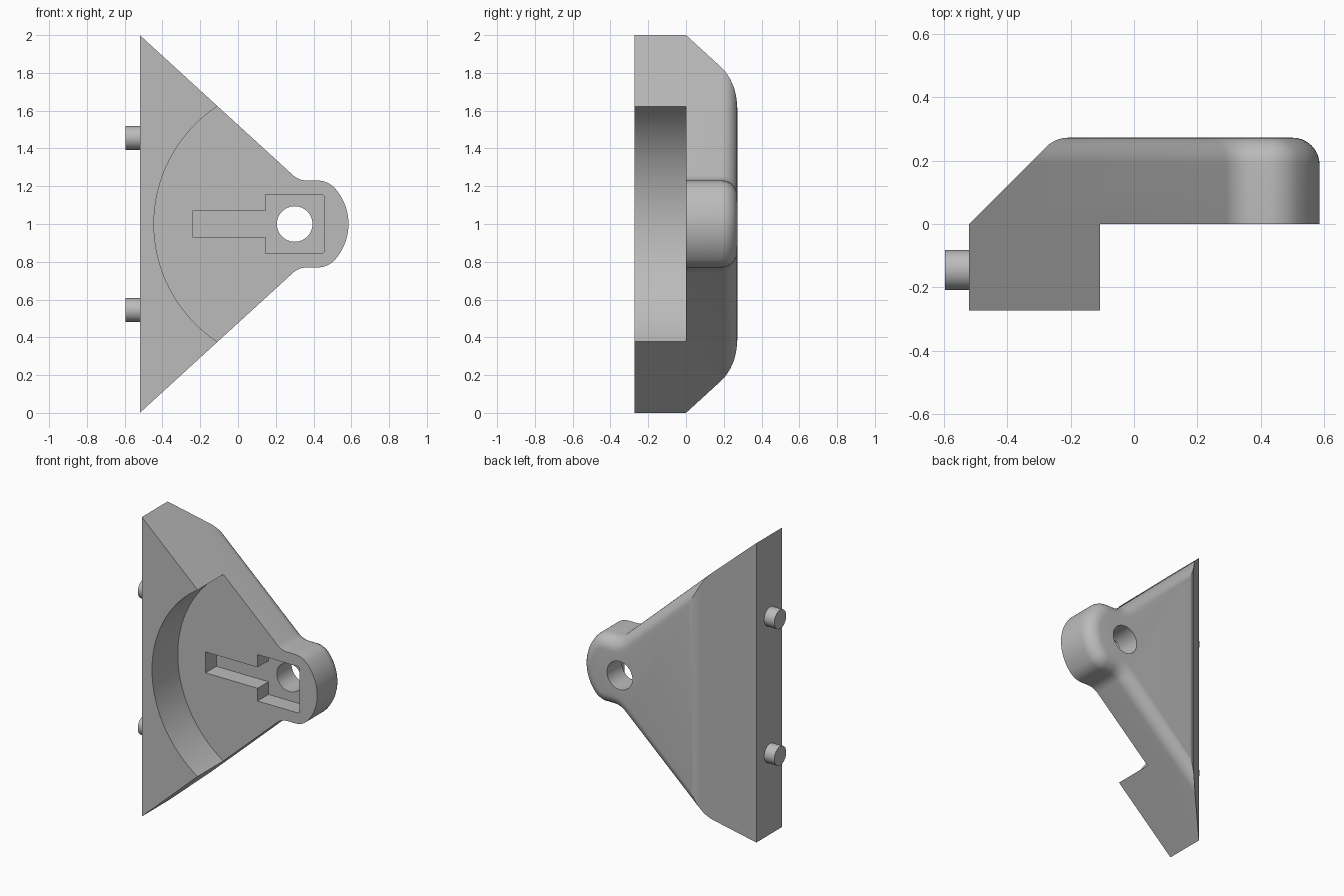
import bpy, bmesh
from math import sin, cos, radians, pi

cube = bpy.data.objects.get("Cube")
if cube:
    bpy.data.objects.remove(cube, do_unlink=True)

grey = bpy.data.materials.new("plain_grey")
grey.use_nodes = True
grey.diffuse_color = (0.5, 0.5, 0.5, 1)
grey.node_tree.nodes["Principled BSDF"].inputs["Base Color"].default_value = (0.5, 0.5, 0.5, 1)

BACK = 0.272      # half thickness in y
LEFT = -0.52      # flat mounting side
HOLE = 0.30       # x of the pivot hole
MID = 1.0         # height of the symmetry plane


def arc(cx, cy, r, a0, a1, n):
    steps = [radians(a0 + (a1 - a0) * i / n) for i in range(n + 1)]
    return [(cx + r * cos(a), cy + r * sin(a)) for a in steps]


def prism(name, profile, axis, lo, hi, round_far=0):
    """Extrude a 2D profile along 'y' (profile is x, z) or 'z' (profile is x, y)."""
    place = (lambda p, d: (p[0], d, p[1])) if axis == 'y' else (lambda p, d: (p[0], p[1], d))
    bm = bmesh.new()
    near = [bm.verts.new(place(p, lo)) for p in profile]
    far = [bm.verts.new(place(p, hi)) for p in profile]
    bm.faces.new(near)
    cap = bm.faces.new(far)
    for i in range(len(near)):
        j = (i + 1) % len(near)
        bm.faces.new((near[i], near[j], far[j], far[i]))
    bmesh.ops.recalc_face_normals(bm, faces=bm.faces)
    if round_far:
        bmesh.ops.bevel(bm, geom=list(cap.edges), offset=round_far, segments=8,
                        profile=0.5, affect='EDGES', clamp_overlap=False)
    mesh = bpy.data.meshes.new(name)
    bm.to_mesh(mesh)
    bm.free()
    mesh.materials.append(grey)
    obj = bpy.data.objects.new(name, mesh)
    bpy.context.collection.objects.link(obj)
    return obj


def activate(obj):
    bpy.ops.object.select_all(action='DESELECT')
    obj.select_set(True)
    bpy.context.view_layer.objects.active = obj


def cut(obj, cutter):
    activate(obj)
    mod = obj.modifiers.new("cut", 'BOOLEAN')
    mod.operation, mod.solver, mod.object = 'DIFFERENCE', 'EXACT', cutter
    bpy.ops.object.modifier_apply(modifier=mod.name)
    bpy.data.objects.remove(cutter, do_unlink=True)


# Triangular plate narrowing to a rounded lug, back rim rounded over
half = [(LEFT, 1.0)]
half += arc(0.365, 0.34, 0.11, -132.4, -90, 8)
half += arc(0.423, 0.11, 0.12, 90, 41.8, 8)
half += arc(HOLE, 0, 0.285, 41.8, 0, 14)[1:]
outline = half + [(x, -z) for x, z in reversed(half[:-1])]
body = prism("bracket_body", [(x, MID + z) for x, z in outline], 'y', -BACK, BACK, 0.085)

# Sloped back along the mounting side, blended into the flat back
corner = BACK + LEFT
blend = arc(corner + 0.0414, BACK - 0.1, 0.1, 135, 90, 8)
cut(body, prism("slope_cutter", [(LEFT - 0.2, -0.2)] + blend
                + [(blend[-1][0], 0.5), (LEFT - 0.2, 0.5)], 'z', -0.2, 2.2))

# Round clearance in the front, concentric with the hole
cut(body, prism("clearance_cutter", arc(HOLE, MID, 0.745, 0, 357.5, 143), 'y', -0.5, 0))

# Keyhole pocket: square seat with a narrow slot
x0, x1, seat, slot, r = 0.145, 0.455, 0.155, 0.07, 0.012
top = [(-0.24, slot), (x0, slot), (x0, seat)] + arc(x1 - r, seat - r, r, 90, 0, 4)
pocket = top + [(x, -z) for x, z in reversed(top)]
cut(body, prism("pocket_cutter", [(x, MID + z) for x, z in pocket], 'y', -0.1, 0.115))

# Pivot hole right through
cut(body, prism("hole_cutter", arc(HOLE, MID, 0.094, 0, 352.5, 47), 'y', -0.5, 0.5))

# Locating pegs on the mounting side
pegs = []
for name, side in (("upper_peg", 1), ("lower_peg", -1)):
    bpy.ops.mesh.primitive_cylinder_add(vertices=40, radius=0.063, depth=0.085,
                                        location=(LEFT - 0.0325, -0.145, MID + side * 0.456),
                                        rotation=(0, pi / 2, 0))
    peg = bpy.context.object
    peg.name = name
    peg.data.materials.append(grey)
    pegs.append(peg)

for obj in [body] + pegs:
    activate(obj)
    bpy.ops.object.shade_smooth_by_angle(angle=radians(25))
